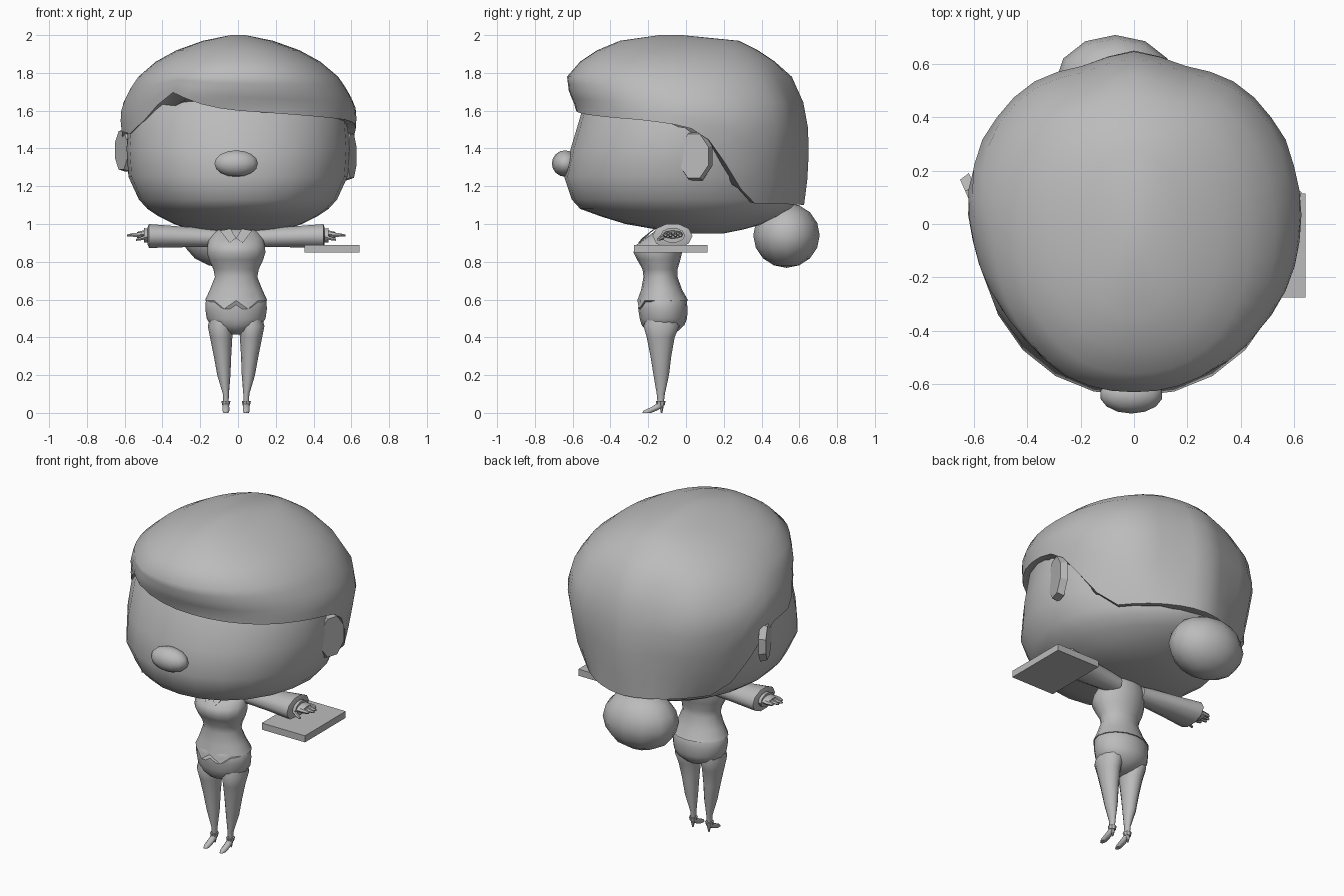
import bpy, bmesh, math
from mathutils import Vector, Matrix

if "Cube" in bpy.data.objects:
    bpy.data.objects.remove(bpy.data.objects["Cube"])

grey = bpy.data.materials.new("plain grey")
grey.diffuse_color = (0.5, 0.5, 0.5, 1)
grey.use_nodes = True
grey.node_tree.nodes["Principled BSDF"].inputs["Base Color"].default_value = grey.diffuse_color
CX = -0.01  # body centre line


def finish(name, bm, angle=40):
    bmesh.ops.recalc_face_normals(bm, faces=bm.faces)
    me = bpy.data.meshes.new(name)
    bm.to_mesh(me)
    bm.free()
    ob = bpy.data.objects.new(name, me)
    bpy.context.collection.objects.link(ob)
    me.materials.append(grey)
    bpy.ops.object.select_all(action='DESELECT')
    ob.select_set(True)
    bpy.context.view_layer.objects.active = ob
    bpy.ops.object.shade_smooth_by_angle(angle=math.radians(angle))
    return ob


def oval(t, z, front, back, left, right, p=2.0, p_back=None):
    """Point on a superellipse; t = 0 faces front, positive turns right."""
    s, c = math.sin(t), -math.cos(t)
    if p_back and c > 0:
        p = p_back
    k = (abs(s) ** p + abs(c) ** p) ** (-1 / p)
    return Vector(((left + right) / 2 + (right - left) / 2 * s * k,
                   (front + back) / 2 + (back - front) / 2 * c * k, z))


def skin(bm, rows, caps=True):
    vr = [[bm.verts.new(p) for p in r] for r in rows]
    n = len(rows[0])
    for a, b in zip(vr, vr[1:]):
        for i in range(n):
            j = (i + 1) % n
            bm.faces.new((a[i], a[j], b[j], b[i]))
    if caps:
        bm.faces.new(vr[0])
        bm.faces.new(vr[-1])


def loft(name, rings, n=12, p=2.0, side=0, shape=None, angle=40, p_back=None):
    """rings: (z, front, back, left, right); side = +-1 lays the loft along x."""
    rows = [[oval(2 * math.pi * i / n, *r, p, p_back) for i in range(n)] for r in rings]
    if shape:
        rows = [[shape(v) for v in r] for r in rows]
    if side:
        rows = [[Vector((side * v.z + CX, v.y, v.x)) for v in r] for r in rows]
    bm = bmesh.new()
    skin(bm, rows)
    return finish(name, bm, angle)


def ball(name, loc, size, u, v):
    bm = bmesh.new()
    bmesh.ops.create_uvsphere(bm, u_segments=u, v_segments=v, radius=1)
    bm.transform(Matrix.Translation(loc) @ Matrix.Diagonal((*size, 1)))
    return finish(name, bm, 60)


def lerp(table, x):
    for a, b in zip(table, table[1:]):
        if x <= b[0]:
            f = (x - a[0]) / (b[0] - a[0])
            return [q + (r - q) * f for q, r in zip(a[1:], b[1:])]
    return list(table[-1][1:])


# Face: z, front, back, half width
face = [(.95, -.02, .2, .1), (.97, -.15, .3, .25), (1.0, -.32, .41, .34),
        (1.04, -.45, .5, .42), (1.08, -.56, .56, .48), (1.13, -.605, .585, .525),
        (1.25, -.645, .59, .58), (1.4, -.61, .58, .59), (1.6, -.55, .55, .575),
        (1.75, -.45, .45, .48), (1.85, -.3, .3, .3)]
loft("face", [(z, f, b, -w, w) for z, f, b, w in face], 24, 2.1, angle=60, p_back=1.75)

# Hair cap: z, front, back, half width, roundness; and a hairline height by direction
cap = [(1.1, -.58, .625, .535, 1.78), (1.2, -.62, .64, .59, 1.87), (1.35, -.63, .65, .607, 2.0),
       (1.55, -.575, .645, .628, 2.15), (1.62, -.585, .63, .622, 2.15), (1.7, -.62, .6, .585, 2.15),
       (1.78, -.63, .56, .53, 2.15), (1.86, -.56, .47, .435, 2.15), (1.92, -.47, .38, .325, 2.15),
       (1.97, -.35, .28, .185, 2.15), (2.0, -.14, -.02, .04, 2.15)]
hairline = [(-180, 1.1), (-122, 1.11), (-100, 1.43), (-88, 1.5), (-74, 1.47),
            (-55, 1.54), (-37, 1.70), (-14, 1.62), (0, 1.6), (65, 1.55),
            (80, 1.53), (92, 1.5), (101, 1.43), (122, 1.11), (180, 1.1)]
# The swept piece left of the parting lies closer to the face
tuck = [(-180, 0), (-95, 0), (-80, .03), (-60, .045), (-40, .045), (-30, 0), (180, 0)]
N = 40
angles = [-180 + 360 * i / N for i in range(N)]


def hair_point(deg, z, grow=1.0):
    f, b, w, p = lerp(cap, z)
    grow -= lerp(tuck, deg)[0] * max(0, min(1, (1.9 - z) / .25))
    v = oval(math.radians(deg), z, f, b, -w, w, p)
    # Gentle point at the middle of the back
    if v.y > .3 and 1.2 < z < 1.8:
        v.y -= .03 * max(0, 1 - abs(abs(v.x) - .2) / .2)
    return Vector((v.x * grow, v.y * grow, v.z))


rows = [[hair_point(a, lerp(hairline, a)[0] + .005, .94) for a in angles]]
for step in range(6):
    rows.append([hair_point(a, lerp(hairline, a)[0] * (1 - step / 5) + 1.78 * step / 5)
                 for a in angles])
for z in (1.86, 1.92, 1.97, 2.0):
    rows.append([hair_point(a, z) for a in angles])
bm = bmesh.new()
skin(bm, rows)
finish("hair", bm, 50)

# Bun and nose
ball("hair_bun", (-.07, .532, .94), (.225, .176, .172), 12, 8)
ball("nose", (CX, -.64, 1.32), (.118, .07, .07), 14, 8)

# Ears: eight-sided plates flared outward at the back
for name, s, x, y, z, tall, turn in (("right_ear", 1, .585, .047, 1.36, 1.42, 17),
                                     ("left_ear", -1, .6, .1, 1.39, 1.25, 24)):
    bm = bmesh.new()
    bmesh.ops.create_cone(bm, cap_ends=True, segments=8, radius1=.098, radius2=.088, depth=.04)
    bm.transform(Matrix.Translation((s * x, y, z)) @ Matrix.Rotation(math.radians(-s * turn), 4, 'Z')
                 @ Matrix.Diagonal((s, 1, tall, 1)) @ Matrix.Rotation(math.pi / 2, 4, 'Y')
                 @ Matrix.Rotation(math.pi / 8, 4, 'Z'))
    finish(name, bm, 20)


# Jacket with a notched front hem
def hem(v):
    if v.z < .605 and v.y < -.16:
        v.z -= .045 if .04 < abs(v.x - CX) < .08 else 0
    return v


def sym(rings):
    return [(z, f, b, CX - w, CX + w) for z, f, b, w in rings]


loft("jacket", sym([(.595, -.258, .012, .165), (.65, -.238, -.02, .14), (.72, -.225, -.045, .112),
                    (.76, -.23, -.045, .12), (.81, -.258, -.03, .143), (.85, -.278, -.02, .155),
                    (.885, -.268, -.015, .152), (.92, -.225, -.015, .145), (.95, -.18, -.02, .125),
                    (.975, -.15, -.03, .09)]), 16, shape=hem, angle=65)
loft("neck", sym([(.93, -.14, -.03, .055), (1.0, -.13, -.03, .05)]), 10)

# Collar flaps
for s in (-1, 1):
    bm = bmesh.new()
    pts = [(.0, -.225, .925), (.035, -.245, .9), (.085, -.175, .965), (.03, -.16, .975)]
    vs = [bm.verts.new((s * x + CX, y, z)) for x, y, z in pts]
    g = bmesh.ops.extrude_face_region(bm, geom=[bm.faces.new(vs)])
    for v in g["geom"]:
        if isinstance(v, bmesh.types.BMVert):
            v.co.y -= .008
    finish("collar_flap", bm, 20)

# Hips
loft("hips", sym([(.415, -.17, -.08, .03), (.435, -.21, -.04, .08), (.465, -.235, -.008, .135),
                  (.5, -.245, .006, .156), (.55, -.253, .008, .163), (.6, -.252, .004, .16),
                  (.63, -.225, -.02, .13)]), 16, angle=65)

for s, label in ((-1, "left"), (1, "right")):
    # Leg: z, front, back, inner, outer
    leg = [(.05, -.15, -.118, .04, .068), (.1, -.155, -.112, .038, .07), (.2, -.172, -.09, .03, .1),
           (.3, -.188, -.078, .026, .118), (.4, -.208, -.06, .02, .138), (.46, -.225, -.035, .015, .15),
           (.53, -.2, -.05, .02, .13)]
    loft(label + "_leg", [(z, f, b, s * i + CX, s * o + CX) for z, f, b, i, o in leg], 12)

    # Shoe: ankle band, sloping upper and thin heel
    def box(z, f, b, w):
        return (z, f, b, s * .054 + CX - w, s * .054 + CX + w)
    loft(label + "_ankle_band", [box(.04, -.155, -.113, .019), box(.062, -.16, -.108, .024)], 8)
    loft(label + "_shoe", [box(0, -.232, -.185, .014), box(.012, -.225, -.155, .019),
                           box(.03, -.185, -.122, .019), box(.048, -.158, -.116, .016)], 10)
    loft(label + "_heel", [box(0, -.133, -.125, .004), box(.035, -.14, -.118, .012)], 6)

    # Sleeve, cuff and hand run along x: x, front, back, low, high
    loft(label + "_sleeve", [(.08, -.135, -.015, .875, .968), (.15, -.137, -.01, .875, .98),
                             (.3, -.155, .01, .874, .99), (.462, -.178, .035, .87, 1.003),
                             (.468, -.15, .01, .888, .985)], 10, side=s, angle=60)
    loft(label + "_cuff", [(.44, -.125, -.015, .90, .975), (.488, -.135, -.005, .90, .98)], 10, side=s)
    loft(label + "_palm", [(.45, -.1, -.04, .92, .96), (.485, -.125, -.015, .922, .967),
                           (.525, -.122, -.015, .926, .958)], 8, side=s)
    for i, tip in enumerate((.56, .578, .572, .552)):
        y = -.108 + i * .026
        loft(label + "_finger", [(.505, y - .014, y + .014, .929, .957), (.545, y - .012, y + .012, .931, .953),
                                 (tip, y - .007, y + .007, .934, .946)], 6, side=s)
    loft(label + "_thumb", [(.47, -.135, -.1, .92, .945), (.505, -.152, -.127, .912, .932),
                            (.53, -.155, -.138, .91, .922)], 6, side=s)

# Tablet under the right hand
bm = bmesh.new()
bmesh.ops.create_cube(bm, size=1)
bm.transform(Matrix.Translation((.497, -.08, .87)) @ Matrix.Diagonal((.29, .39, .04, 1)))
finish("tablet", bm, 20)
